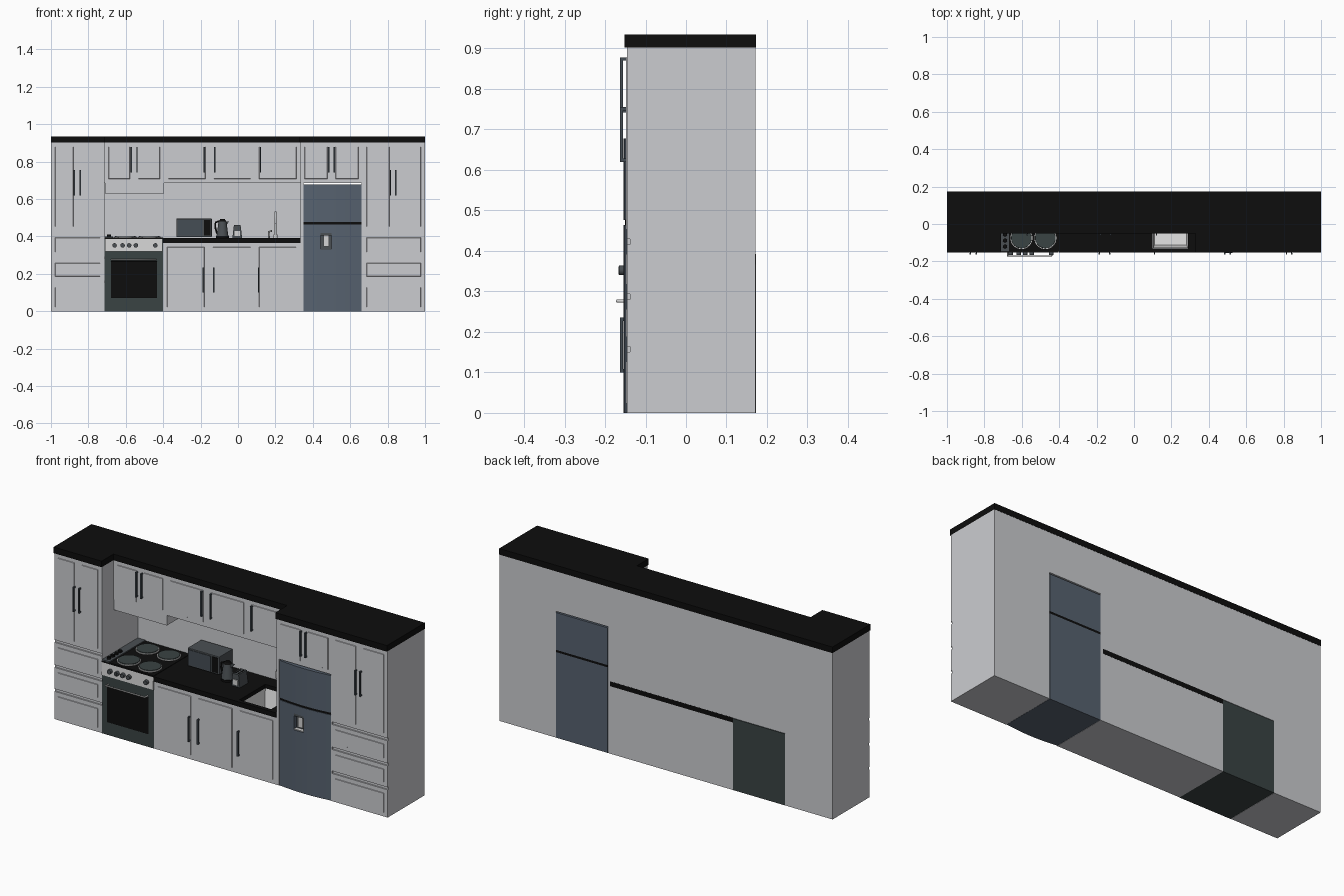
import bpy, bmesh, math
from mathutils import Matrix, Vector

if "Cube" in bpy.data.objects:
    bpy.data.objects.remove(bpy.data.objects["Cube"])

def mat(name, r, g, b):
    m = bpy.data.materials.new(name)
    m.diffuse_color = (r, g, b, 1)
    m.use_nodes = True
    m.node_tree.nodes["Principled BSDF"].inputs["Base Color"].default_value = m.diffuse_color
    return m

WHITE = mat("cabinet_white", 0.60, 0.605, 0.63)
BLACK = mat("worktop_black", 0.004, 0.004, 0.004)
SLATE = mat("fridge_slate", 0.095, 0.122, 0.16)
OVEN = mat("oven_dark_green_grey", 0.042, 0.056, 0.056)
SILVER = mat("silver", 0.66, 0.66, 0.66)
STEEL = mat("handle_steel", 0.06, 0.075, 0.09)
BASIN = mat("sink_white", 0.78, 0.78, 0.78)
GREY = mat("appliance_grey", 0.07, 0.08, 0.088)

BACK, FRONT, CORE = 0.172, -0.148, -0.1455

def finish(name, bm, m, smooth=False):
    bmesh.ops.recalc_face_normals(bm, faces=bm.faces)
    me = bpy.data.meshes.new(name)
    bm.to_mesh(me)
    bm.free()
    me.materials.append(m)
    ob = bpy.data.objects.new(name, me)
    bpy.context.collection.objects.link(ob)
    if smooth:
        bpy.ops.object.select_all(action='DESELECT')
        ob.select_set(True)
        bpy.context.view_layer.objects.active = ob
        bpy.ops.object.shade_smooth_by_angle(angle=math.radians(35))
    return ob

def box(name, x0, x1, y0, y1, z0, z1, m, bevel=0):
    bm = bmesh.new()
    bmesh.ops.create_cube(bm, size=1)
    for v in bm.verts:
        v.co = Vector(((x0 + x1) / 2 + v.co.x * (x1 - x0), (y0 + y1) / 2 + v.co.y * (y1 - y0),
                       (z0 + z1) / 2 + v.co.z * (z1 - z0)))
    if bevel:
        bmesh.ops.bevel(bm, geom=bm.edges[:], offset=bevel, segments=2, affect='EDGES', profile=0.5)
    return finish(name, bm, m)

def cyl(name, c, r1, r2, h, m, axis='Z', n=32):
    bm = bmesh.new()
    bmesh.ops.create_cone(bm, cap_ends=True, segments=n, radius1=r1, radius2=r2, depth=h)
    if axis == 'Y':
        bm.transform(Matrix.Rotation(math.pi / 2, 4, 'X'))
    bm.transform(Matrix.Translation(c))
    return finish(name, bm, m, True)

def prism(name, pts, vec, m, smooth=False):
    # extrude a closed outline along vec
    bm = bmesh.new()
    f = bm.faces.new([bm.verts.new(p) for p in pts])
    r = bmesh.ops.extrude_face_region(bm, geom=[f])
    bmesh.ops.translate(bm, vec=vec, verts=[v for v in r['geom'] if isinstance(v, bmesh.types.BMVert)])
    return finish(name, bm, m, smooth)

def tube(name, pts, r, m):
    cu = bpy.data.curves.new(name, 'CURVE')
    cu.dimensions = '3D'
    cu.bevel_depth, cu.bevel_resolution, cu.use_fill_caps = r, 3, True
    sp = cu.splines.new('POLY')
    sp.points.add(len(pts) - 1)
    for p, q in zip(sp.points, pts):
        p.co = (*q, 1)
    cu.materials.append(m)
    ob = bpy.data.objects.new(name, cu)
    bpy.context.collection.objects.link(ob)
    bpy.ops.object.select_all(action='DESELECT')
    ob.select_set(True)
    bpy.context.view_layer.objects.active = ob
    bpy.ops.object.convert(target='MESH')

def cut(obs, *dims):
    c = box("cutter", *dims, WHITE)
    c.hide_render = True
    for ob in obs:
        md = ob.modifiers.new("cut", 'BOOLEAN')
        md.operation, md.object, md.solver = 'DIFFERENCE', c, 'EXACT'
        bpy.context.view_layer.objects.active = ob
        bpy.ops.object.modifier_apply(modifier=md.name)
    bpy.data.objects.remove(c)

def panel(name, x0, x1, z0, z1, y, inset=0.022):
    # slightly raised door panel with a sloped rim
    x0, x1, z0, z1 = x0 + inset, x1 - inset, z0 + inset, z1 - inset
    bm = bmesh.new()
    bmesh.ops.create_cube(bm, size=1)
    for v in bm.verts:
        s = 0.002 if v.co.y < 0 else 0
        v.co = Vector(((x0 + s if v.co.x < 0 else x1 - s), y - 0.0025 if s else y + 0.001,
                       (z0 + s if v.co.z < 0 else z1 - s)))
    finish(name, bm, WHITE)

def handle(x, z0, z1, y):
    box("handle_bar", x - .0035, x + .0035, y - .015, y - .007, z0, z1, STEEL)
    for z in (z0 + .004, z1 - .004):
        box("handle_post", x - .003, x + .003, y - .008, y + .001, z - .004, z + .004, STEEL)

# tall cabinets with a door above three grooved drawers
for side, x0, x1 in (("left", -1, -.715), ("right", .665, 1)):
    box(side + "_tall_core", x0, x1, -.138, BACK, 0, .902, WHITE)
    for z0, z1 in ((0, .15), (.164, .28), (.294, .416), (.43, .902)):
        box(side + "_tall_front", x0, x1, CORE, -.138, z0, z1, WHITE)
        if z1 < .9:
            panel(side + "_drawer_panel", x0, x1, z0, z1, CORE)
    xm = (x0 + x1) / 2
    for a, b in ((x0, xm), (xm, x1)):
        panel(side + "_door_panel", a, b, .43, .902, CORE)
for x in (-.875, -.843, .815, .843):
    handle(x, .62, .755, FRONT)

# wall cabinets, back wall and hood
UP = -.045
box("wall_cabinets", -.715, .335, UP, BACK, .685, .902, WHITE)
for a, b in ((-.715, -.555), (-.555, -.395), (-.395, -.152), (-.152, .09), (.09, .335)):
    panel("wall_door_panel", a, b, .685, .902, UP)
for x in (-.57, -.54, -.18, -.125, .12):
    handle(x, .742, .878, UP - .002)
box("back_wall", -.715, .335, .164, BACK, .39, .69, WHITE)
box("range_hood", -.712, -.395, UP, .165, .63, .686, WHITE)

# fridge surround
box("fridge_side_left", .333, .349, CORE, BACK, 0, .69, WHITE)
box("fridge_side_right", .661, .666, CORE, BACK, 0, .69, WHITE)
box("fridge_top_cabinet", .333, .666, CORE, BACK, .685, .902, WHITE)
for a, b in ((.333, .5), (.5, .666)):
    panel("fridge_top_panel", a, b, .685, .902, CORE)
for x in (.485, .515):
    handle(x, .742, .878, FRONT)

# fridge with a bowed front, in two doors
def bow(name, z0, z1, off, m):
    arc = [(.35 + .31 * i / 16, -.143 - off - .011 * math.sin(math.pi * i / 16), z0) for i in range(17)]
    return prism(name, arc + [(.66, BACK, z0), (.35, BACK, z0)], (0, 0, z1 - z0), m, True)
lower = bow("fridge_lower", 0, .464, 0, SLATE)
bow("fridge_gap", .464, .476, -.003, BLACK)
bow("fridge_upper", .476, .678, 0, SLATE)
cut([lower], .442, .5, -.2, -.128, .33, .418)
box("dispenser_back", .442, .5, -.13, -.127, .33, .418, GREY)
box("dispenser_head", .442, .5, -.152, -.127, .405, .418, GREY)
box("dispenser_paddle", .458, .486, -.142, -.129, .345, .405, SILVER)
box("dispenser_tray", .442, .5, -.15, -.128, .33, .334, SILVER)

# base cabinets, worktop and sink
base = box("base_cabinets", -.402, .334, CORE, BACK, 0, .366, WHITE)
top = box("worktop", -.402, .334, -.152, BACK + .0005, .366, .392, BLACK)
cut([base, top], .10, .29, -.13, .09, .27, .5)
for a, b in ((-.402, -.157), (-.157, .09), (.09, .334)):
    panel("base_door_panel", a, b, 0, .366, CORE)
for x in (-.185, -.13, .11):
    handle(x, .1, .235, FRONT)
bm = bmesh.new()
bmesh.ops.create_cube(bm, size=1)
bmesh.ops.delete(bm, geom=[f for f in bm.faces if f.normal.z > .5], context='FACES')
for v in bm.verts:
    t = .0 if v.co.z > 0 else .016
    v.co = Vector((.1955 + v.co.x * (.187 - t), -.02 + v.co.y * (.217 - 2 * t), .372 if v.co.z > 0 else .275))
finish("sink_basin", bm, BASIN)
cyl("sink_drain", (.195, -.02, .277), .014, .014, .004, GREY)

# tap: riser, curved spout and lever
arc = [(.2, .085 + .04 * math.cos(a), .49 + .04 * math.sin(a)) for a in [math.pi * i / 10 for i in range(11)]]
tube("tap", [(.2, .125, .39)] + arc + [(.2, .045, .47)], .006, SILVER)
cyl("tap_base", (.2, .125, .4), .012, .01, .02, SILVER)
tube("tap_lever", [(.165, .125, .39), (.165, .125, .425), (.18, .115, .43)], .005, SILVER)

# cooker
box("cooker_body", -.714, -.402, -.147, BACK + .0005, 0, .318, OVEN)
box("cooker_upper", -.714, -.402, -.14, BACK + .0005, .318, .388, OVEN)
box("hob", -.714, -.402, -.148, .165, .385, .394, BLACK)
prism("control_panel", [(-.712, -.138, .319), (-.712, -.152, .319), (-.712, -.148, .386), (-.712, -.138, .386)],
      (.308, 0, 0), SILVER)
box("oven_window", -.68, -.432, -.1515, -.146, .07, .268, BLACK, .0025)
tube("oven_handle", [(-.675, -.147, .276), (-.675, -.17, .276), (-.44, -.17, .276), (-.44, -.147, .276)], .004, SILVER)
for x in (-.66, -.617, -.582, -.546, -.442):
    cyl("knob", (x, -.156, .352), .012, .012, .018, GREY, 'Y', 20)
    box("knob_grip", x - .003, x + .003, -.167, -.16, .342, .362, GREY)
for x in (-.602, -.474):
    for y in (-.075, .085):
        cyl("burner_rim", (x, y, .396), .059, .059, .006, SILVER)
        cyl("burner", (x, y, .399), .056, .054, .007, OVEN)
box("hob_control_strip", -.713, -.668, -.147, .16, .392, .4, GREY)
for i in range(4):
    cyl("hob_knob", (-.69, -.12 + .032 * i, .404), .011, .01, .012, BLACK, n=20)

# microwave
box("microwave", -.33, -.14, .04, .155, .397, .495, GREY, .003)
box("microwave_door", -.322, -.19, .037, .041, .405, .487, STEEL)
box("microwave_controls", -.182, -.147, .037, .041, .405, .487, BLACK)

# kettle
cyl("kettle_base", (-.083, .03, .397), .034, .034, .012, BLACK)
cyl("kettle_body", (-.083, .03, .44), .032, .021, .08, GREY)
cyl("kettle_lid", (-.083, .03, .486), .021, .012, .013, BLACK)
tube("kettle_handle", [(-.1, .03, .482), (-.12, .03, .475), (-.122, .03, .45), (-.112, .03, .415)], .005, BLACK)
prism("kettle_spout", [(-.065, .024, .455), (-.048, .03, .48), (-.065, .03, .48)], (0, .012, 0), GREY)

# toaster with tapered sides
prism("toaster", [(-.03, -.015, .392), (.022, -.015, .392), (.014, -.015, .46), (-.022, -.015, .46)],
      (0, .07, 0), GREY)
box("toaster_face", -.018, .01, -.018, -.014, .402, .43, SILVER)
for x in (-.012, .004):
    box("toaster_slot", x - .004, x + .004, -.005, .045, .458, .461, BLACK)

# cornice slab with a stepped front
z = .902
prism("top_slab", [(-1, -.152, z), (-.712, -.152, z), (-.712, -.051, z), (.33, -.051, z), (.33, -.152, z),
                   (1, -.152, z), (1, BACK + .001, z), (-1, BACK + .001, z)], (0, 0, .033), BLACK)
